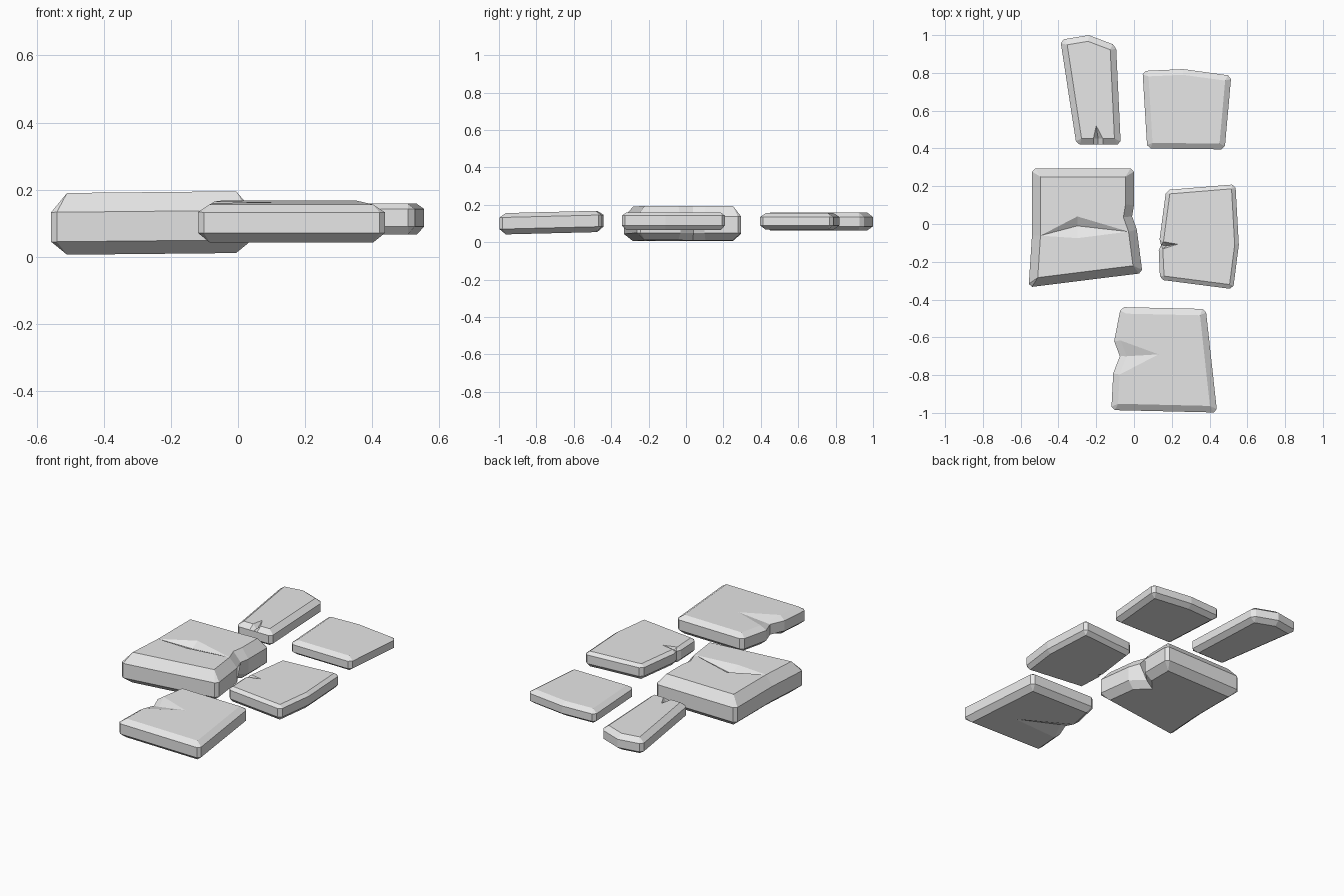
import bpy, bmesh
from mathutils import Vector

if "Cube" in bpy.data.objects:
    bpy.data.objects.remove(bpy.data.objects["Cube"])

stone = bpy.data.materials.new("grey stone")
stone.diffuse_color = (0.8, 0.8, 0.8, 1)
stone.use_nodes = True
stone.node_tree.nodes["Principled BSDF"].inputs["Base Color"].default_value = stone.diffuse_color


def inset(pts, d):
    """Mitred inward offset of a counter-clockwise outline."""
    out = []
    for i, p in enumerate(pts):
        e1 = (p - pts[i - 1]).normalized()
        e2 = (pts[(i + 1) % len(pts)] - p).normalized()
        n1, n2 = Vector((-e1.y, e1.x)), Vector((-e2.y, e2.x))
        out.append(p + (n1 + n2) * d / (1 + n1.dot(n2)))
    return out


def chamfer(pts, c):
    """Cut sharp convex corners; returns (point, source index) pairs."""
    out = []
    for i, p in enumerate(pts):
        e1 = (p - pts[i - 1]).normalized()
        e2 = (pts[(i + 1) % len(pts)] - p).normalized()
        if e1.x * e2.y - e1.y * e2.x > 0.55:
            out += [(p - e1 * c, i), (p + e2 * c, i)]
        else:
            out.append((p, i))
    return out


def slab(name, outline, heights, bevel, tilt=(0, 0), top_notch=None,
         bottom_notch=None, crack=None, pull=None):
    """Bevelled slab. Notch = (ring index, tip x, tip y, depth)."""
    bm = bmesh.new()
    pts = [Vector(p) for p in outline]

    def vert(p, z):
        return bm.verts.new((p.x, p.y, z + tilt[0] * p.x + tilt[1] * p.y))

    def face(vs):
        vs = list(dict.fromkeys(vs))
        if len(vs) > 2:
            bm.faces.new(vs)

    small = inset(pts, bevel)
    outer = chamfer(pts, 0.018)
    z0, z1, z2, z3 = heights
    bottom = [vert(p, z0) for p in small]
    top = [vert(p, z3) for p in small]
    low = [vert(p, z1) for p, _ in outer]
    high = [vert(p, z2) for p, _ in outer]
    # hollow in the lower side
    if pull:
        k, dx = pull
        bottom[k].co.x += dx
        for v, (_, i) in zip(low, outer):
            if i == k:
                v.co.x += dx
    # side wall and the two bevel bands
    for k in range(len(outer)):
        m = (k + 1) % len(outer)
        a, b = outer[k][1], outer[m][1]
        face([low[k], low[m], high[m], high[k]])
        face([high[k], high[m], top[b], top[a]])
        face([bottom[a], bottom[b], low[m], low[k]])
    # caps, with an edge notch or a crack running across
    for ring, notch, z, s in ((top, top_notch, z3, -1), (bottom, bottom_notch, z0, 1)):
        if notch:
            k, x, y, depth = notch
            tip = vert(Vector((x, y)), z)
            ring[k].co.z += s * depth
            a, v, b = ring[k - 1], ring[k], ring[(k + 1) % len(ring)]
            face([tip if w is v else w for w in ring])
            face([a, v, tip])
            face([v, b, tip])
        elif crack and ring is top:
            i, j, north, south, valley, depth = crack
            n, s_, v = (vert(Vector(north), z), vert(Vector(south), z),
                        vert(Vector(valley), z - depth))
            w, e = top[i], top[j]
            face(top[i:j + 1] + [s_])
            face(top[j:] + top[:i + 1] + [n])
            for p, q in ((w, s_), (s_, e), (e, n), (n, w)):
                face([p, q, v])
        else:
            face(ring)
    bmesh.ops.recalc_face_normals(bm, faces=bm.faces)
    mesh = bpy.data.meshes.new(name)
    bm.to_mesh(mesh)
    bm.free()
    mesh.materials.append(stone)
    bpy.context.collection.objects.link(bpy.data.objects.new(name, mesh))


# narrow slab at the back left, notched at its front edge
slab("narrow_back_slab",
     [(-0.39, 0.975), (-0.305, 0.42), (-0.215, 0.42), (-0.19, 0.42), (-0.165, 0.42),
      (-0.07, 0.42), (-0.095, 0.945), (-0.24, 1.0)],
     (0.062, 0.085, 0.135, 0.16), 0.032, top_notch=(3, -0.2, 0.52, 0.03))

# plain slab at the back right
slab("square_back_slab",
     [(0.045, 0.81), (0.07, 0.40), (0.48, 0.395), (0.515, 0.785), (0.26, 0.82)],
     (0.068, 0.09, 0.135, 0.155), 0.03)

# thick slab, cracked across the top
slab("thick_cracked_slab",
     [(-0.54, 0.295), (-0.54, -0.06), (-0.558, -0.335), (0.045, -0.26),
      (0.015, -0.03), (-0.01, 0.04), (0.0, 0.1), (0.0, 0.295)],
     (0.011, 0.05, 0.138, 0.195), 0.045, tilt=(0.01, 0),
     crack=(1, 4, (-0.3, 0.04), (-0.3, -0.075), (-0.3, -0.01), 0.03), pull=(5, -0.05))

# right slab with a thin slit on its left edge
slab("right_slab",
     [(0.17, 0.18), (0.133, -0.1), (0.142, -0.112), (0.13, -0.122), (0.138, -0.295),
      (0.525, -0.345), (0.555, -0.11), (0.537, 0.21)],
     (0.066, 0.09, 0.142, 0.158), 0.022, top_notch=(2, 0.23, -0.107, 0.03))

# front slab, chipped on its left edge above and below
slab("front_slab",
     [(-0.07, -0.44), (-0.105, -0.62), (-0.075, -0.70), (-0.11, -0.79),
      (-0.12, -0.985), (0.44, -0.998), (0.38, -0.45)],
     (0.066, 0.095, 0.157, 0.18), 0.034, tilt=(0, 0.025),
     top_notch=(2, 0.13, -0.69, 0.02), bottom_notch=(2, 0.23, -0.78, 0.025))
